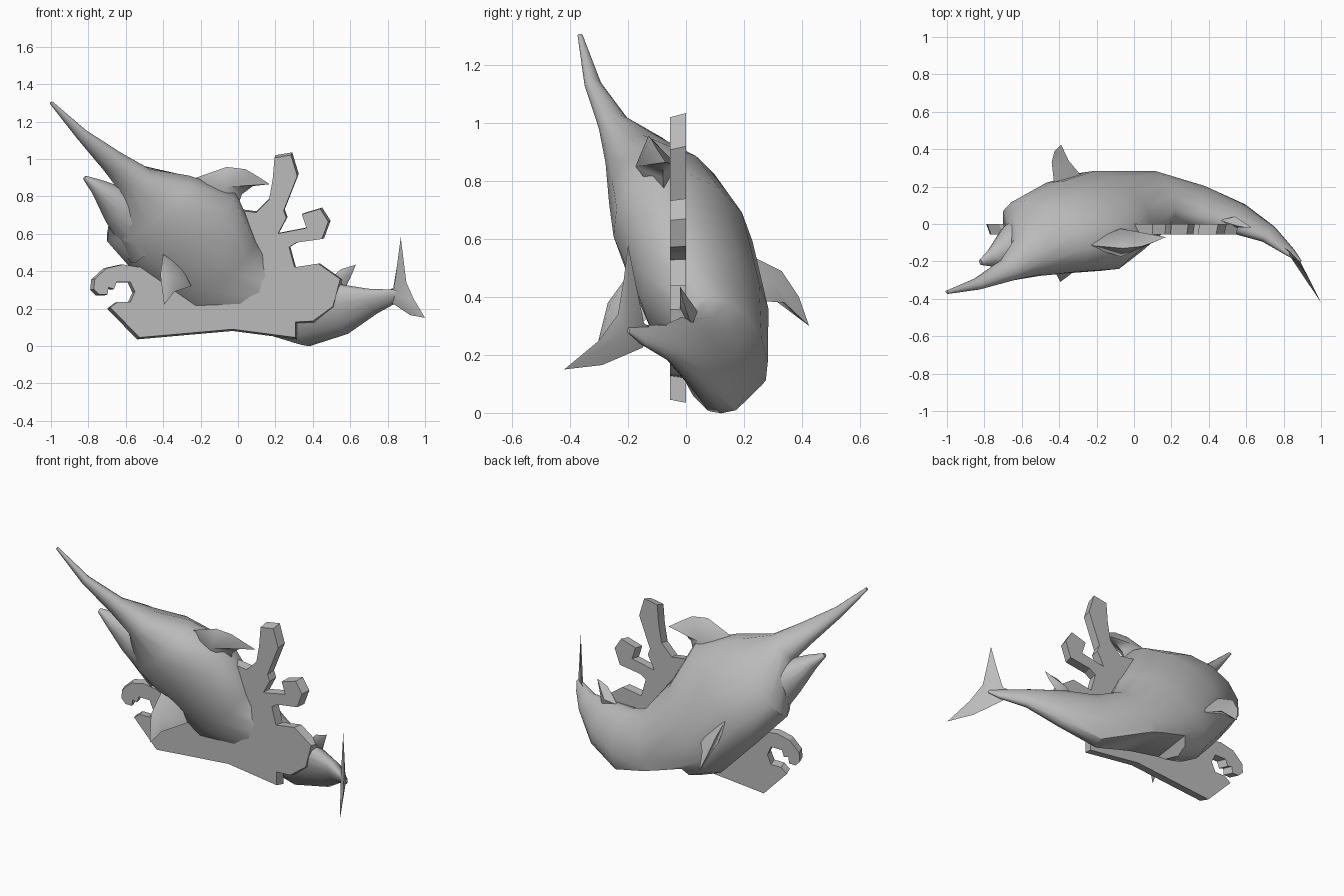
import bpy, bmesh, math
from mathutils import Vector

cube = bpy.data.objects.get("Cube")
if cube:
    bpy.data.objects.remove(cube)

grey = bpy.data.materials.new("plain_grey")
grey.use_nodes = True
GREY = (0.5, 0.5, 0.5, 1)
grey.diffuse_color = GREY
grey.node_tree.nodes["Principled BSDF"].inputs["Base Color"].default_value = GREY


def finish(name, bm, angle):
    bmesh.ops.recalc_face_normals(bm, faces=bm.faces)
    mesh = bpy.data.meshes.new(name)
    bm.to_mesh(mesh)
    bm.free()
    mesh.materials.append(grey)
    ob = bpy.data.objects.new(name, mesh)
    bpy.context.collection.objects.link(ob)
    bpy.ops.object.select_all(action='DESELECT')
    ob.select_set(True)
    bpy.context.view_layer.objects.active = ob
    bpy.ops.object.shade_smooth_by_angle(angle=math.radians(angle))
    return ob


def loft(stations, lean=0.0, sides=14):
    """Elliptical rings along a bent spine: x, y, z, half height, half width."""
    bm = bmesh.new()
    centres = [Vector(s[:3]) for s in stations]
    rings = []
    for i, s in enumerate(stations):
        t = (centres[min(i + 1, len(centres) - 1)] - centres[max(i - 1, 0)]).normalized()
        side = Vector((0, 1, 0))
        side = (side - t * side.dot(t)).normalized()
        up = t.cross(side) - side * lean
        ring = []
        for k in range(sides):
            a = math.tau * k / sides
            ring.append(bm.verts.new(centres[i] + up * s[3] * math.cos(a) + side * s[4] * math.sin(a)))
        rings.append(ring)
    for a, b in zip(rings, rings[1:]):
        for k in range(sides):
            n = (k + 1) % sides
            bm.faces.new((a[k], a[n], b[n], b[k]))
    bm.faces.new(rings[0])
    bm.faces.new(rings[-1])
    return bm


def fin(name, outline, ridge, thick):
    """Lens-shaped fin: outline joined to a raised ridge point on each side."""
    bm = bmesh.new()
    rim = [bm.verts.new(p) for p in outline]
    for sign in (1, -1):
        top = bm.verts.new(Vector(ridge) + Vector(thick) * sign)
        for k in range(len(rim)):
            bm.faces.new((rim[k], rim[(k + 1) % len(rim)], top))
    finish(name, bm, 60)


# Body with long upper bill, back leaning forward
body = finish("body", loft([
    (-1.0, -.365, 1.302, .009, .009),
    (-.835, -.32, 1.13, .033, .03),
    (-.67, -.245, .985, .066, .058),
    (-.56, -.175, .895, .1, .115),
    (-.48, -.07, .735, .28, .2),
    (-.275, -.01, .6, .345, .235),
    (-.12, .065, .37, .3, .215),
    (.14, .13, .215, .2, .145),
    (.35, .085, .17, .18, .115),
    (.55, .03, .2, .14, .075),
    (.72, -.055, .24, .07, .045),
    (.84, -.155, .268, .036, .02),
    (.89, -.2, .285, .01, .006),
], lean=.25), 45)

# Sloping flat and step cut into the underside behind the belly
wedge = bmesh.new()
for y in (-.3, .45):
    slope = .085 + .152 * y
    for x, z in ((-.15, slope + .06), (.8, slope - .235), (.8, -.5), (-.45, -.3)):
        wedge.verts.new((x, y, z))
bmesh.ops.convex_hull(wedge, input=wedge.verts[:])
cutter = finish("notch_cutter", wedge, 10)
cutter.hide_render = True
notch = body.modifiers.new("notch", 'BOOLEAN')
notch.operation = 'DIFFERENCE'
notch.solver = 'EXACT'
notch.object = cutter
bpy.context.view_layer.objects.active = body
bpy.ops.object.modifier_apply(modifier=notch.name)
bpy.data.objects.remove(cutter)
body.select_set(True)
bpy.ops.object.shade_smooth_by_angle(angle=math.radians(45))

# Open lower jaw
finish("lower_jaw", loft([
    (-.82, -.205, .9, .012, .015),
    (-.75, -.18, .85, .045, .055),
    (-.645, -.115, .755, .105, .115),
    (-.45, -.03, .6, .2, .14),
]), 60)

# Fins
fin("dorsal_fin",
    [(-.28, -.11, .88), (-.06, -.13, .957), (.04, -.12, .945), (.1, -.1, .91), (.17, -.07, .865),
     (.08, -.08, .855), (.02, -.08, .81), (-.01, -.07, .72), (-.2, -.06, .72)],
    (-.07, -.1, .85), (0, .075, 0))
fin("rear_dorsal_fin",
    [(.46, .02, .33), (.55, -.01, .41), (.6, -.02, .425), (.63, -.02, .435), (.61, -.01, .385), (.57, .02, .3)],
    (.54, .01, .35), (0, .03, 0))
fin("front_pectoral_fin",
    [(-.4, -.19, .49), (-.415, -.27, .38), (-.395, -.31, .22), (-.34, -.27, .29), (-.25, -.14, .32), (-.3, -.14, .42)],
    (-.37, -.24, .36), (.02, -.02, .015))
fin("back_pectoral_fin",
    [(-.42, .15, .58), (-.44, .33, .49), (-.425, .39, .4), (-.39, .425, .3), (-.35, .34, .38), (-.25, .22, .39)],
    (-.39, .28, .44), (.02, .015, .02))
fin("tail_fin",
    [(.78, -.11, .285), (.83, -.145, .31), (.85, -.17, .43), (.87, -.2, .58), (.885, -.215, .46), (.9, -.235, .34),
     (.94, -.3, .25), (1, -.42, .15), (.92, -.29, .165), (.83, -.15, .225)],
    (.86, -.185, .275), (.03, -.018, 0))

# Flat coral-shaped backing: tapered slab, wider at the back
outline = [
    (.2, 1.02), (.29, 1.035), (.325, .92), (.25, .73), (.265, .69), (.22, .605), (.375, .635), (.35, .71),
    (.45, .74), (.495, .67), (.46, .575), (.32, .555), (.28, .53), (.31, .42), (.44, .44), (.56, .355),
    (.52, .205), (.41, .125), (.315, .12), (.315, .035), (-.03, .08), (-.54, .035), (-.7, .2), (-.66, .23),
    (-.59, .23), (-.565, .285), (-.59, .34), (-.665, .34), (-.68, .3), (-.71, .31), (-.715, .27), (-.76, .27),
    (-.79, .3), (-.785, .355), (-.72, .415), (-.63, .435), (-.54, .42), (-.3, .6), (-.05, .74), (.1, .72),
    (.17, .79), (.19, .9)]
slab = bmesh.new()
back = [slab.verts.new((x, 0, z)) for x, z in outline]
front = [slab.verts.new((x * .975, -.055, .45 + (z - .45) * .975)) for x, z in outline]
slab.faces.new(back)
slab.faces.new(front[::-1])
for k in range(len(back)):
    n = (k + 1) % len(back)
    slab.faces.new((back[k], front[k], front[n], back[n]))
finish("coral_backing", slab, 20)
